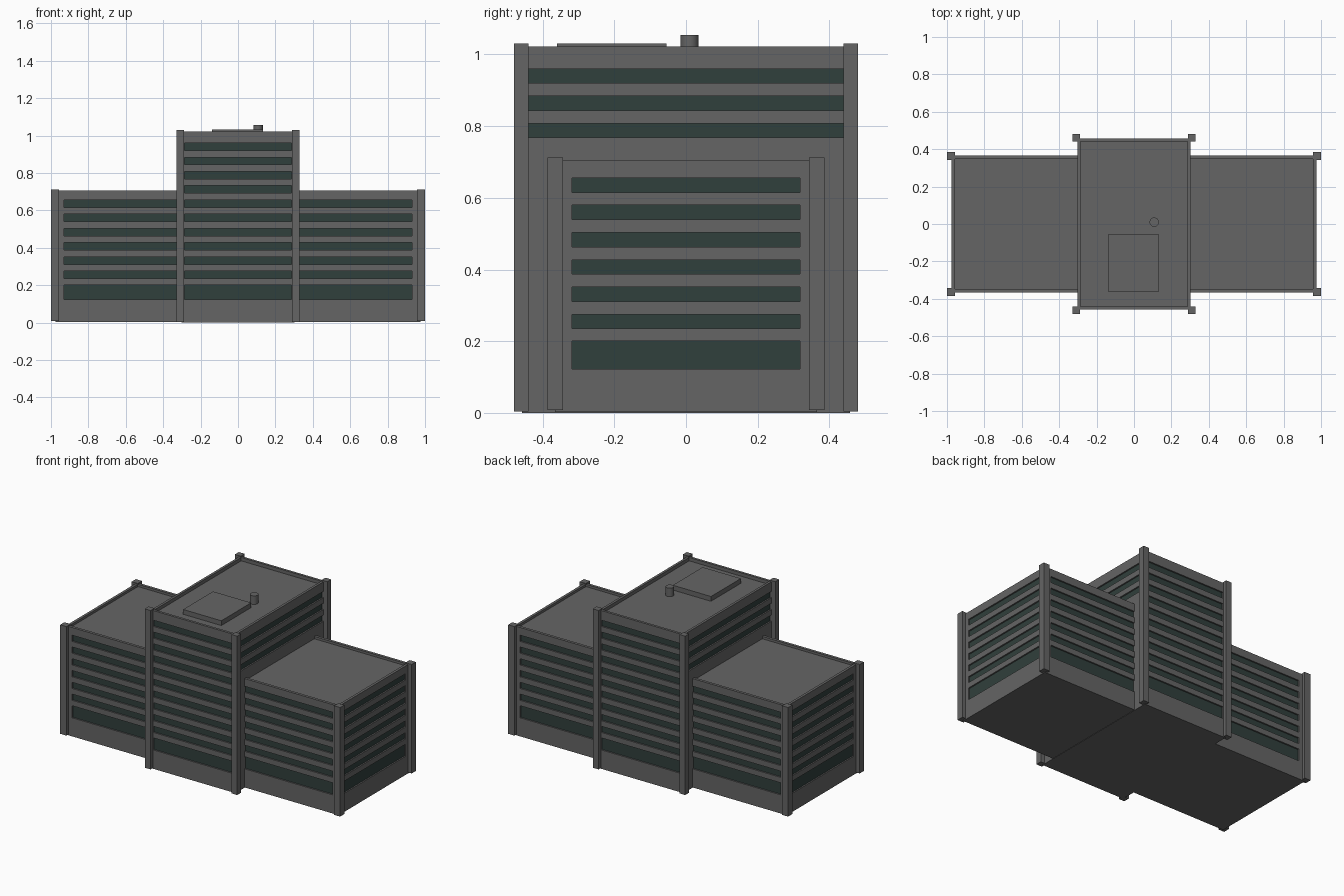
import bpy, bmesh
from mathutils import Matrix, Vector

if "Cube" in bpy.data.objects:
    bpy.data.objects.remove(bpy.data.objects["Cube"])


def material(name, color):
    m = bpy.data.materials.new(name)
    m.diffuse_color = color
    m.use_nodes = True
    m.node_tree.nodes["Principled BSDF"].inputs["Base Color"].default_value = m.diffuse_color
    return m


CONCRETE = material("concrete", (0.13, 0.13, 0.13, 1))
GLASS = material("dark_glass", (0.03, 0.05, 0.045, 1))
DEPTH = 0.012                      # window recess


def boxes(name, bounds, mat=CONCRETE):
    """One object from a list of ((x0, x1), (y0, y1), (z0, z1)) boxes."""
    bm = bmesh.new()
    for b in bounds:
        lo = Vector([min(r) for r in b])
        hi = Vector([max(r) for r in b])
        mtx = Matrix.Translation((lo + hi) / 2) @ Matrix.Diagonal((hi - lo).to_4d())
        mtx[3][3] = 1
        bmesh.ops.create_cube(bm, size=1, matrix=mtx)
    me = bpy.data.meshes.new(name)
    bm.to_mesh(me)
    bm.free()
    ob = bpy.data.objects.new(name, me)
    bpy.context.collection.objects.link(ob)
    me.materials.append(mat)
    return ob


def carve(body, cutter):
    mod = body.modifiers.new("recesses", "BOOLEAN")
    mod.object, mod.operation, mod.solver = cutter, "DIFFERENCE", "EXACT"
    bpy.context.view_layer.objects.active = body
    bpy.ops.object.modifier_apply(modifier=mod.name)
    bpy.data.objects.remove(cutter)


# Window bands: one tall ground-floor band, then narrow ones at equal spacing
bands = [(0.122, 0.20)] + [(0.235 + 0.0761 * i, 0.275 + 0.0761 * i) for i in range(10)]
T = 0.003                          # glass thickness


def y_slots(xr, y, zs, far, near):
    return [(xr, (s * (y - far), s * (y - near)), z) for s in (-1, 1) for z in zs]


# Wings, mirrored left and right
for side, s in (("right", 1), ("left", -1)):
    zs = bands[:7]
    wing = boxes(side + "_wing", [((s * 0.295, s * 0.975), (-0.365, 0.365), (0.002, 0.705))])

    def slots(far, near, inner):
        end = [((s * (0.975 - far), s * (0.975 - near)), (-0.318, 0.318), z) for z in zs]
        return y_slots((s * inner, s * 0.93), 0.365, zs, far, near) + end

    roof = [((s * 0.28, s * 0.958), (-0.347, 0.347), (0.69, 0.8))]
    carve(wing, boxes("cutter", slots(DEPTH, -0.02, 0.28) + roof))
    boxes(side + "_wing_windows", slots(DEPTH + T, DEPTH - T, 0.298), GLASS)
    boxes(side + "_wing_pillars",
          [((s * 0.956, s), (t * 0.343, t * 0.386), (0.008, 0.712)) for t in (-1, 1)])

# Central tower; its side windows only appear above the wings
tower = boxes("tower", [((-0.302, 0.302), (-0.457, 0.457), (0, 1.022))])


def tower_slots(far, near):
    side = [((s * (0.302 - far), s * (0.302 - near)), (-0.44, 0.44), z)
            for s in (-1, 1) for z in bands[8:]]
    return y_slots((-0.285, 0.285), 0.457, bands, far, near) + side


roof = [((-0.286, 0.286), (-0.441, 0.441), (1.0, 1.1))]
carve(tower, boxes("cutter", tower_slots(DEPTH, -0.02) + roof))
boxes("tower_windows", tower_slots(DEPTH + T, DEPTH - T), GLASS)
boxes("tower_pillars", [((s * 0.289, s * 0.33), (t * 0.44, t * 0.48), (0.004, 1.03))
                        for s in (-1, 1) for t in (-1, 1)])

# Rooftop hatch and vent pipe
boxes("roof_hatch", [((-0.14, 0.133), (-0.36, -0.055), (0.995, 1.031))])
bpy.ops.mesh.primitive_cylinder_add(vertices=24, radius=0.025, depth=0.06,
                                    location=(0.108, 0.01, 1.025))
vent = bpy.context.object
vent.name = "roof_vent"
vent.data.materials.append(CONCRETE)
bpy.ops.object.shade_smooth_by_angle()
